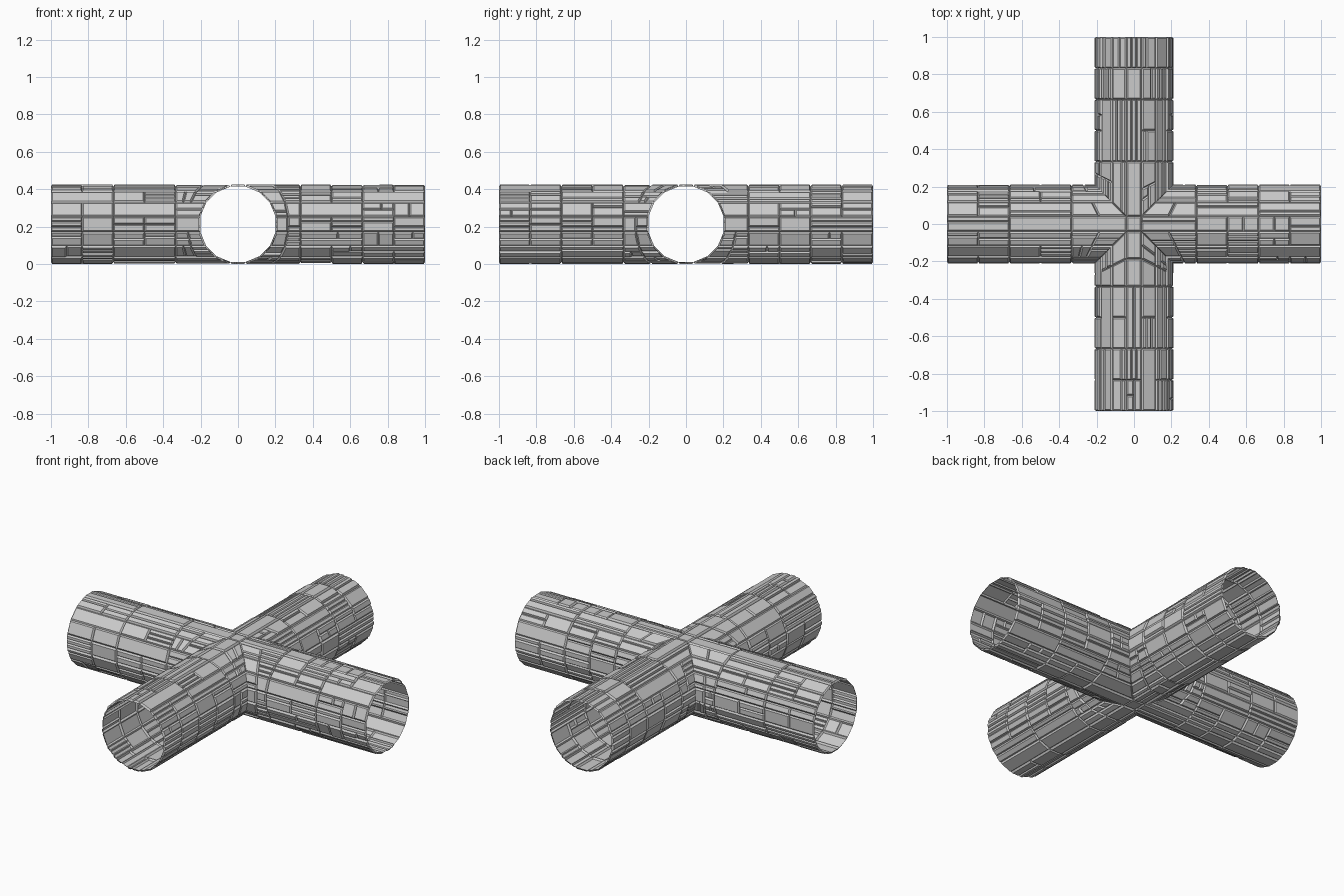
import bpy, bmesh, math, random
from mathutils import Vector, Matrix

if "Cube" in bpy.data.objects:
    bpy.data.objects.remove(bpy.data.objects["Cube"])

random.seed(7)
SIDES, APOTHEM, RAISE = 16, 0.2015, 0.011
MID_Z = APOTHEM + RAISE
R = APOTHEM / math.cos(math.pi / SIDES)

# Panel layouts: (start, end along the pipe, start, end around it)
LAYOUTS = [
    [(0, 1, 0, 1)],
    [(0, 1, 0, .5), (0, 1, .5, 1)],
    [(0, 1, 0, .33), (0, 1, .33, 1)],
    [(0, 1, 0, .67), (0, 1, .67, 1)],
    [(0, 1, 0, .33), (0, 1, .33, .67), (0, 1, .67, 1)],
    [(0, .5, 0, .5), (.5, 1, 0, .5), (0, 1, .5, 1)],
    [(0, .5, 0, 1), (.5, 1, 0, 1)],
    [(0, 1, 0, .5), (0, .6, .5, 1), (.6, 1, .5, 1)],
]
WEIGHTS = [5, 3, 3, 3, 2, 1, 1, 1]


def add_cell(bm, quad, outward, layout):
    """Split one flat cell into panels, then inset and raise each."""
    a, b, c, d = quad

    def point(u, v):
        return a.lerp(b, u).lerp(d.lerp(c, u), v)

    for u0, u1, v0, v1 in layout:
        pts = [point(u0, v0), point(u1, v0), point(u1, v1), point(u0, v1)]
        face = bm.faces.new([bm.verts.new(p) for p in pts])
        face.normal_update()
        if face.normal.dot(outward) < 0:
            face.normal_flip()
        shortest = min(e.calc_length() for e in face.edges)
        bmesh.ops.inset_individual(bm, faces=[face], use_even_offset=True,
                                   thickness=min(0.007, shortest * 0.22),
                                   depth=RAISE * random.choice((1, 1, 1, .8, .6)))


def finish(bm, name, angle=0):
    bmesh.ops.transform(bm, verts=bm.verts,
                        matrix=Matrix.Translation((0, 0, MID_Z)) @ Matrix.Rotation(angle, 4, 'Z'))
    mesh = bpy.data.meshes.new(name)
    bm.to_mesh(mesh)
    bm.free()
    bpy.context.collection.objects.link(bpy.data.objects.new(name, mesh))


def arm_point(i, station):
    """Point on the arm: station 0 is the mitre, 1 halfway, 2..6 straight rings."""
    t = (i + .5) * 2 * math.pi / SIDES
    y, z = R * math.sin(t), R * math.cos(t)
    x = station / 6
    if station < 2:
        x = abs(y) + (1 / 3 - abs(y)) * station / 2
    return Vector((x, y, z))


# Four panelled pipe arms, mitred together at the crossing
for k, name in enumerate(("pipe_right", "pipe_back", "pipe_left", "pipe_front")):
    bm = bmesh.new()
    for i in range(SIDES):
        t = (i + 1) * 2 * math.pi / SIDES
        outward = Vector((0, math.sin(t), math.cos(t)))
        s = 0
        while s < 6:
            # some panels span two rings
            step = 2 if s in (0, 2, 4) and random.random() < .3 else 1
            e = s + step
            quad = [arm_point(i, s), arm_point(i, e), arm_point(i + 1, e), arm_point(i + 1, s)]
            add_cell(bm, quad, outward, random.choices(LAYOUTS, WEIGHTS)[0])
            s = e
    finish(bm, name, k * math.pi / 2)

# Square panels closing the top and bottom of the crossing
h = R * math.sin(math.pi / SIDES)
for name, side in (("crossing_top", 1), ("crossing_bottom", -1)):
    bm = bmesh.new()
    z = side * APOTHEM
    quad = [Vector((-h, -h, z)), Vector((h, -h, z)), Vector((h, h, z)), Vector((-h, h, z))]
    add_cell(bm, quad, Vector((0, 0, side)), LAYOUTS[0])
    finish(bm, name)
